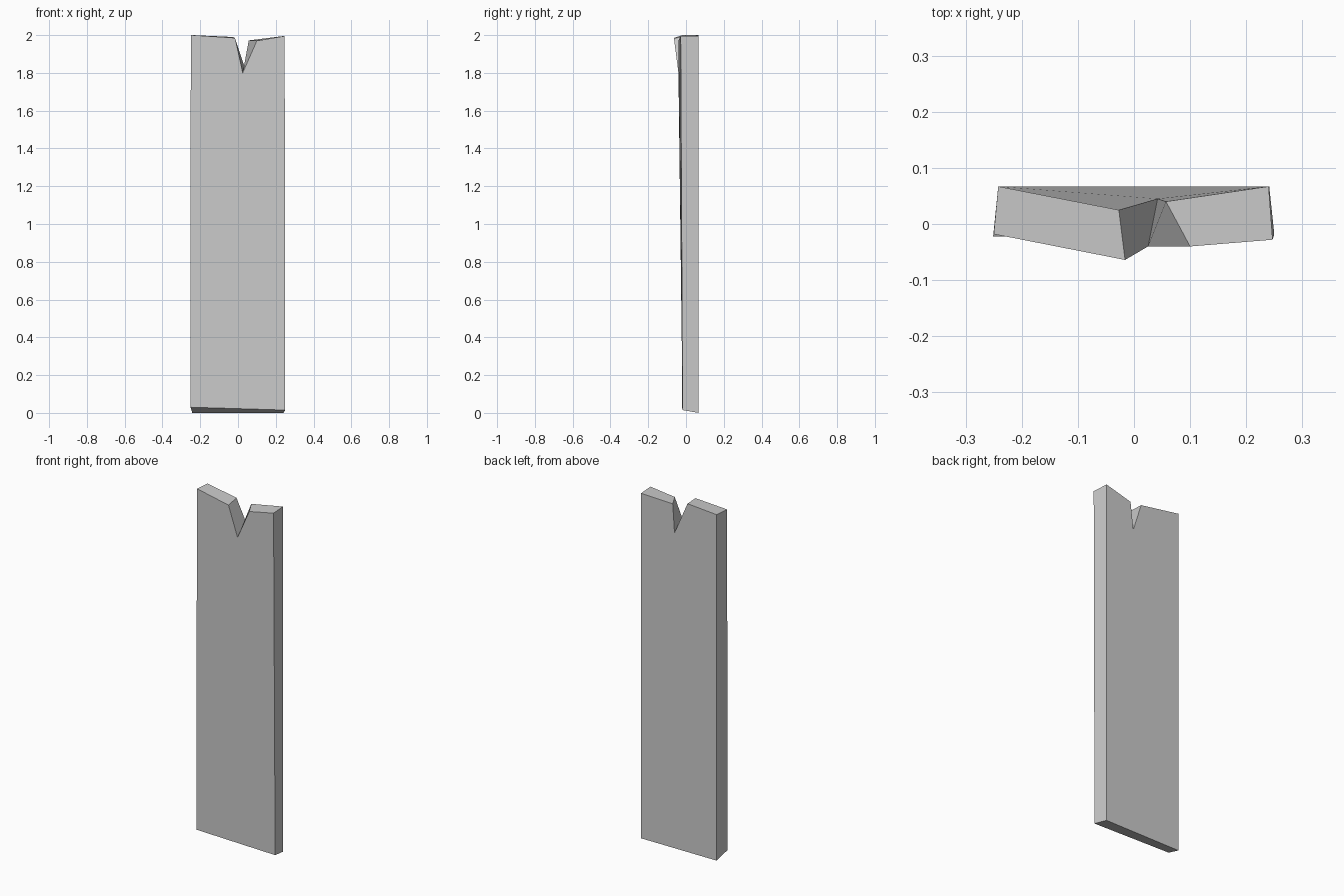
import bpy, bmesh

if "Cube" in bpy.data.objects:
    bpy.data.objects.remove(bpy.data.objects["Cube"])

# Outline of the broken plank, counter-clockwise seen from the front
front = [(-0.251, -0.022, 0.03), (0.25, -0.018, 0.015),
         (0.247, -0.028, 1.995), (0.10, -0.04, 1.97), (0.025, -0.04, 1.80),
         (-0.016, -0.064, 1.985), (-0.25, -0.018, 2.0)]
back = [(-0.242, 0.067, 0.0), (0.241, 0.067, 0.0),
        (0.24, 0.067, 1.995), (0.057, 0.04, 1.972), (0.042, 0.045, 1.81),
        (-0.027, 0.025, 1.99), (-0.242, 0.067, 2.0)]

# Bridge the two outlines into a solid with a splintered notch
bm = bmesh.new()
f = [bm.verts.new(p) for p in front]
b = [bm.verts.new(p) for p in back]
bm.faces.new(f)
bm.faces.new(b[::-1])
n = len(f)
for i in range(n):
    j = (i + 1) % n
    bm.faces.new((f[j], f[i], b[i], b[j]))
bmesh.ops.recalc_face_normals(bm, faces=bm.faces)

mesh = bpy.data.meshes.new("wood_plank")
bm.to_mesh(mesh)
bm.free()
plank = bpy.data.objects.new("wood_plank", mesh)
bpy.context.collection.objects.link(plank)
